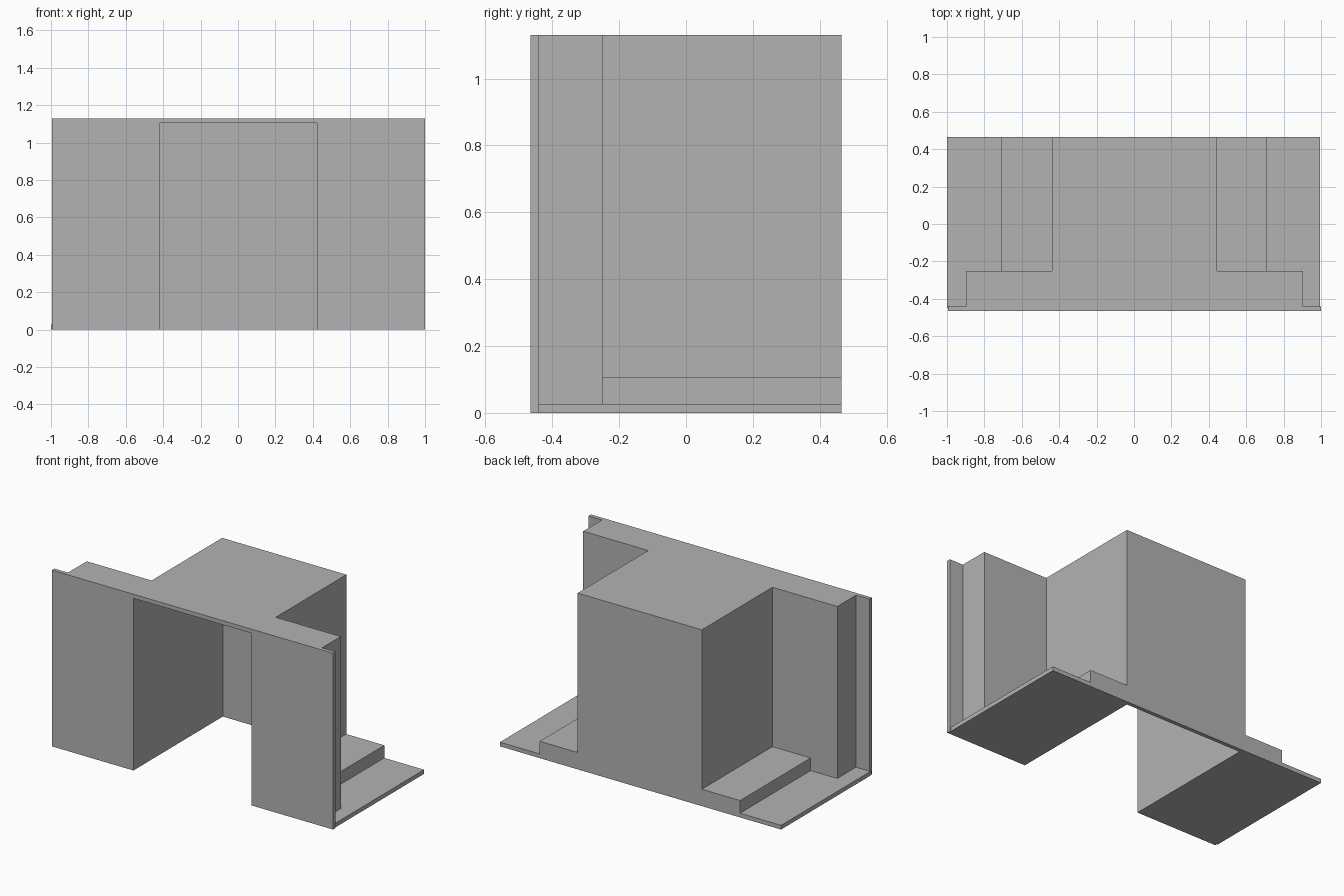
import bpy
import bmesh
from mathutils import Vector

default = bpy.data.objects.get("Cube")
if default:
    bpy.data.objects.remove(default, do_unlink=True)

grey = bpy.data.materials.new("plain grey")
grey.use_nodes = True
colour = (0.45, 0.45, 0.45, 1)
grey.diffuse_color = colour
grey.node_tree.nodes["Principled BSDF"].inputs["Base Color"].default_value = colour

BACK, FRONT, HEIGHT = 0.465, -0.465, 1.13
LIP, SHOULDER = -0.44, -0.25
FLOOR, STEP = 0.027, 0.108


def extrude(name, outline, z0, z1):
    """Solid prism over a plan outline."""
    bm = bmesh.new()
    face = bm.faces.new([bm.verts.new((x, y, z0)) for x, y in outline])
    top = bmesh.ops.extrude_face_region(bm, geom=[face])["geom"]
    verts = [g for g in top if isinstance(g, bmesh.types.BMVert)]
    bmesh.ops.translate(bm, verts=verts, vec=Vector((0, 0, z1 - z0)))
    bmesh.ops.recalc_face_normals(bm, faces=bm.faces)
    mesh = bpy.data.meshes.new(name)
    bm.to_mesh(mesh)
    bm.free()
    mesh.materials.append(grey)
    obj = bpy.data.objects.new(name, mesh)
    bpy.context.collection.objects.link(obj)
    return obj


def block(name, x0, x1, y0, y1, z0, z1):
    return extrude(name, [(x0, y0), (x1, y0), (x1, y1), (x0, y1)], z0, z1)


def combine(target, other, operation):
    """Apply a boolean and discard the helper."""
    mod = target.modifiers.new("combine", 'BOOLEAN')
    mod.operation, mod.solver, mod.object = operation, 'EXACT', other
    bpy.context.view_layer.objects.active = target
    bpy.ops.object.modifier_apply(modifier=mod.name)
    bpy.data.objects.remove(other, do_unlink=True)


# Stepped full-height housing: wide front plate, shoulder, then rear box
housing = extrude("alcove_housing", [
    (-0.994, FRONT), (1.0, FRONT), (1.0, LIP), (0.904, LIP),
    (0.904, SHOULDER), (0.443, SHOULDER), (0.443, BACK),
    (-0.438, BACK), (-0.438, SHOULDER), (-0.898, SHOULDER),
    (-0.898, LIP), (-0.994, LIP)], 0, HEIGHT)

# Thin floor slab and the low steps beside the rear box
combine(housing, block("floor_slab", -1.0, 0.994, LIP - 0.01, BACK, 0, FLOOR), 'UNION')
combine(housing, block("side_steps", -0.709, 0.712, SHOULDER - 0.05, BACK, 0, STEP), 'UNION')

# Alcove, open at the front and underneath
combine(housing, block("alcove_cutter", -0.416, 0.422, FRONT - 0.1, BACK - 0.025,
                       -0.1, HEIGHT - 0.026), 'DIFFERENCE')
